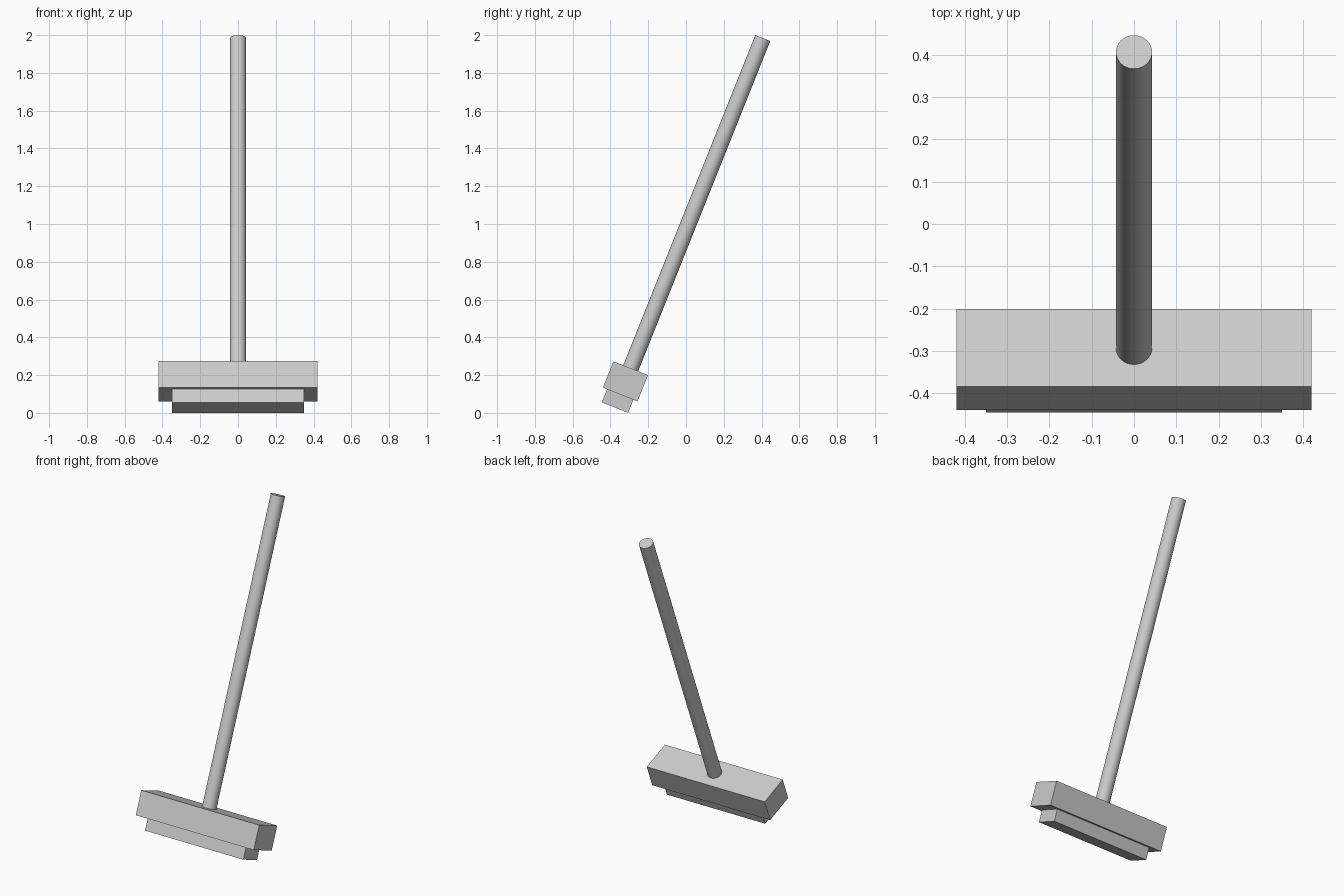
import bpy
from math import radians
from mathutils import Matrix

if "Cube" in bpy.data.objects:
    bpy.data.objects.remove(bpy.data.objects["Cube"])

# Whole tool leans back about x; origin is the middle of the pad's underside
LEAN = (Matrix.Translation((0, -0.376, 0.0279))
        @ Matrix.Rotation(radians(-21.8), 4, 'X'))


def place(name, z_mid):
    obj = bpy.context.object
    obj.name = name
    obj.matrix_world = LEAN @ Matrix.Translation((0, 0, z_mid))
    return obj


def block(name, width, depth, z0, z1):
    bpy.ops.mesh.primitive_cube_add(size=1)
    obj = bpy.context.object
    obj.data.transform(Matrix.Diagonal((width, depth, z1 - z0, 1)))
    return place(name, (z0 + z1) / 2)


# Scrubbing pad and head
block("bristle_pad", 0.70, 0.15, 0.0, 0.075)
block("broom_head", 0.84, 0.197, 0.075, 0.225)

# Long round handle, seated slightly into the head
z0, z1 = 0.20, 2.107
bpy.ops.mesh.primitive_cylinder_add(vertices=32, radius=0.0427, depth=z1 - z0)
place("handle", (z0 + z1) / 2)
bpy.ops.object.shade_smooth_by_angle(angle=radians(30))
